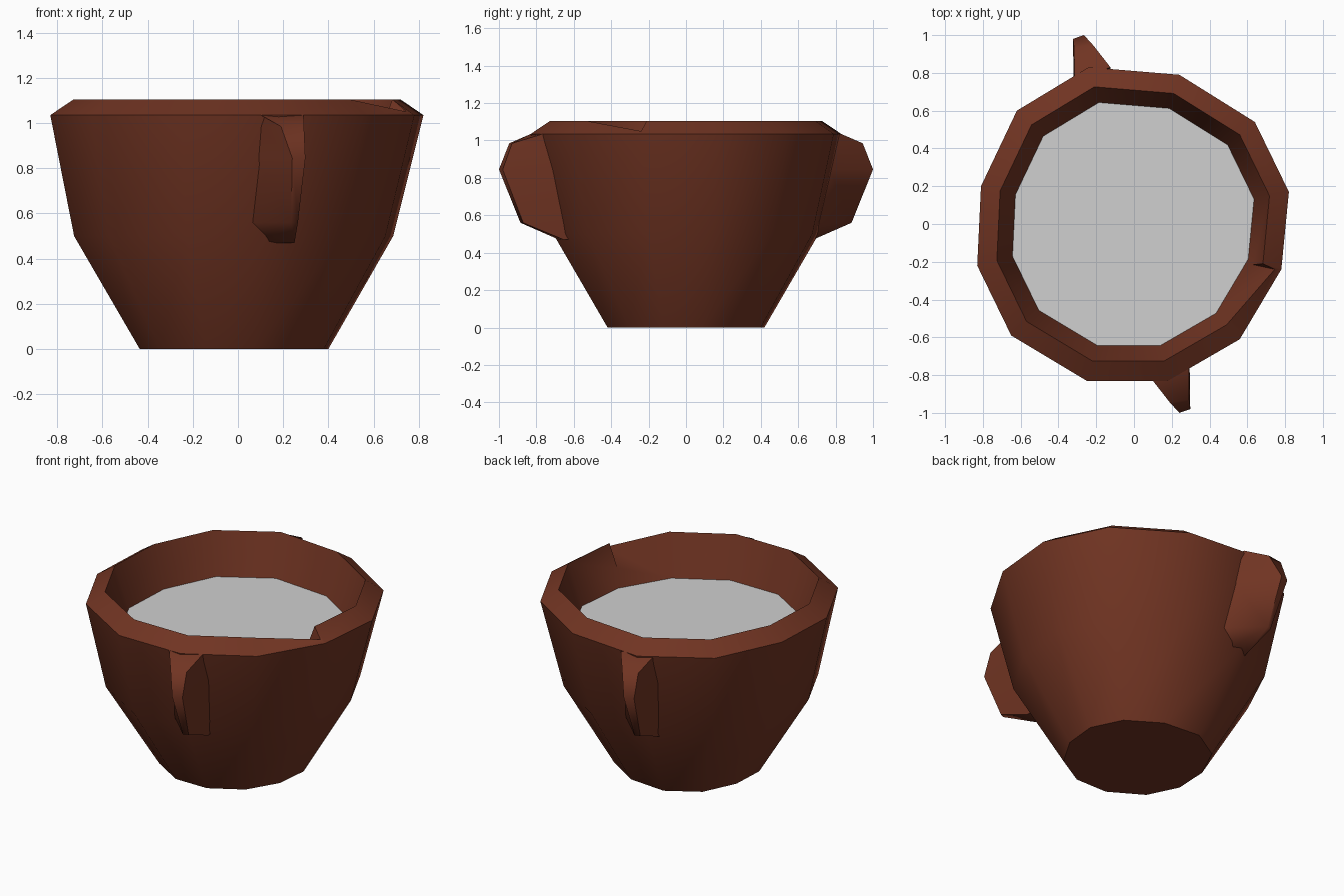
import bpy
import math

if "Cube" in bpy.data.objects:
    bpy.data.objects.remove(bpy.data.objects["Cube"])


def material(name, rgb):
    m = bpy.data.materials.new(name)
    m.diffuse_color = (*rgb, 1)
    m.use_nodes = True
    m.node_tree.nodes["Principled BSDF"].inputs["Base Color"].default_value = m.diffuse_color
    return m


brown = material("brown clay", (0.162, 0.034, 0.016))
grey = material("pale grey liquid", (0.63, 0.63, 0.63))


def build(name, verts, faces, mat, angle=40):
    me = bpy.data.meshes.new(name)
    me.from_pydata(verts, [], faces)
    me.materials.append(mat)
    ob = bpy.data.objects.new(name, me)
    bpy.context.collection.objects.link(ob)
    bpy.ops.object.select_all(action='DESELECT')
    ob.select_set(True)
    bpy.context.view_layer.objects.active = ob
    bpy.ops.object.shade_smooth_by_angle(angle=math.radians(angle))
    return ob


# slightly uneven twelve-sided rim outline, counter-clockwise seen from above
rim = [(.82, .17), (.64, .54), (.24, .79), (-.24, .83), (-.62, .60), (-.81, .20),
       (-.83, -.22), (-.65, -.59), (-.25, -.83), (.18, -.83), (.56, -.61), (.78, -.24)]
N = len(rim)


def ring(scale, z, dx=0):
    return [(x * scale + dx, y * scale, z) for x, y in rim]


# bowl: base, belly, rim edge, rim crest, inside at the liquid line
LIQUID_Z = .85
verts = (ring(.505, 0, -.015) + ring(.855, .5, -.015) + ring(1, 1.035)
         + ring(.875, 1.105) + ring(.775, LIQUID_Z))
chip, nick = len(verts), len(verts) + 1
verts += [(.745, -.24, 1.05), (.63, -.215, .96)]   # chipped corner of the rim
faces = [list(range(N))[::-1]]
for k in range(4):
    for i in range(N):
        j = (i + 1) % N
        f = [k * N + i, k * N + j, (k + 1) * N + j, (k + 1) * N + i]
        if k == 2 and i == N - 2:      # rim panel drops to the chip
            f[2] = chip
        if k == 3 and i == N - 2:      # inner wall beside the chip
            f = [f[0], chip, nick, f[2], f[3]]
        if k == 3 and i == N - 1:
            f = f + [nick]
        faces.append(f)
crest = 3 * N + N - 1
faces += [[crest, nick, chip], [2 * N + N - 1, crest, chip]]
build("bowl", verts, faces, brown)

# liquid surface
build("liquid", ring(.776, LIQUID_Z), [list(range(N))], grey)

# fin handle sections: root x, root y, left x, left y, right x, right y, z
sections = [(.10, -.80, .10, -.83, .29, -.766, 1.035),
            (.09, -.80, .19, -.945, .292, -.93, .985),
            (.08, -.77, .24, -1.0, .298, -.98, .845),
            (.03, -.69, .235, -.885, .265, -.87, .56),
            (.05, -.68, .13, -.68, .25, -.655, .47)]


def handle(name, s, dx):
    v, f = [], []
    for rx, ry, lx, ly, qx, qy, z in sections:
        back = max(ry + .06, qy)
        for x, y in ((rx, ry), (lx, ly), (qx, qy), (qx - .004, back)):
            v.append((s * x + dx, s * y, z))
    for a in range(0, 4 * (len(sections) - 1), 4):
        for i in range(3):             # left side, outer strip, right side
            f.append([a + i, a + 4 + i, a + 5 + i, a + 1 + i])
    e = len(v) - 4
    f.append([e + 3, e + 2, e + 1, e])
    build(name, v, f, brown, 55)


handle("front_handle", 1, 0)
handle("back_handle", -1, -.025)
